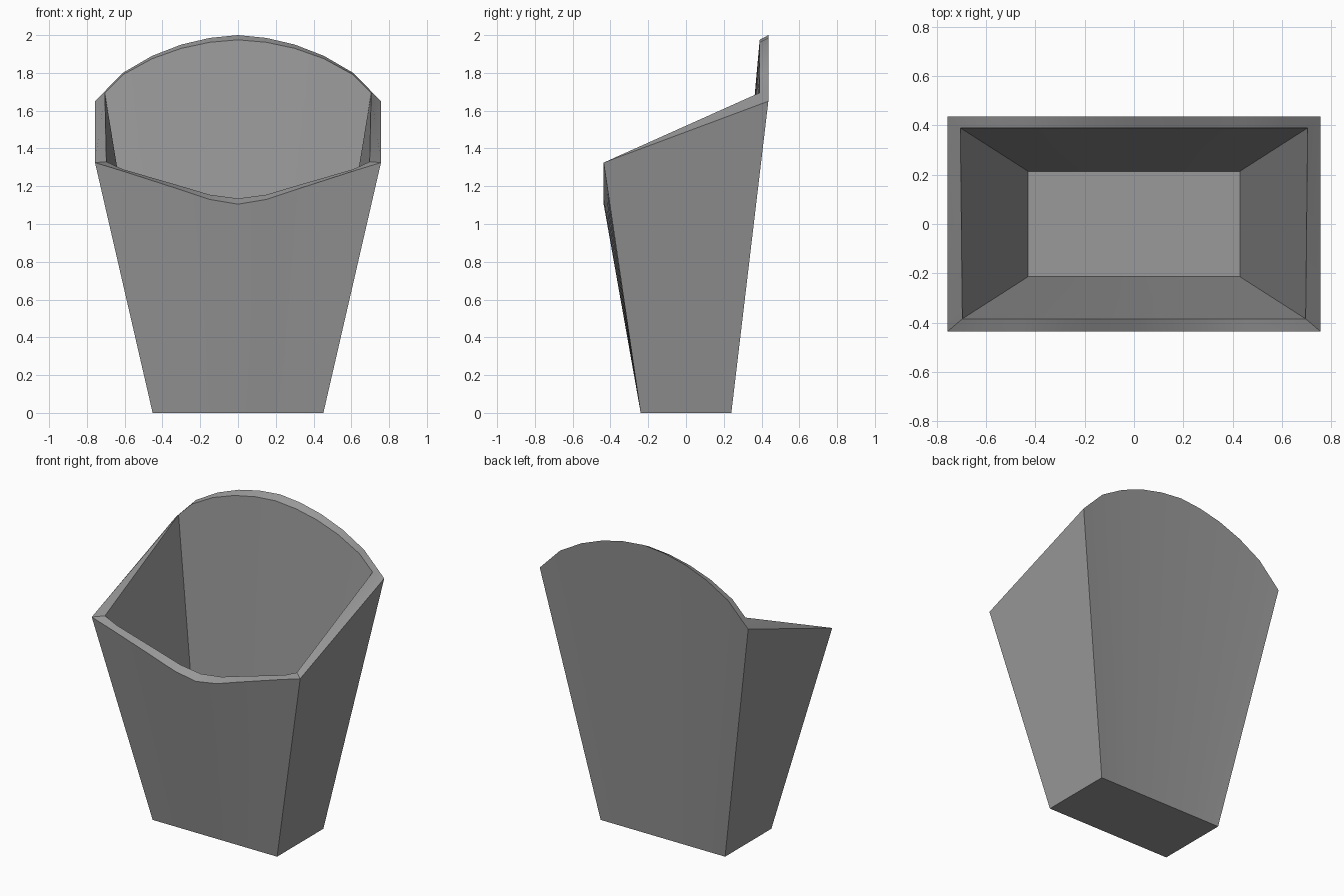
import bpy
import bmesh
import math

if "Cube" in bpy.data.objects:
    bpy.data.objects.remove(bpy.data.objects["Cube"], do_unlink=True)

grey = bpy.data.materials.new("card grey")
grey.use_nodes = True
colour = (0.32, 0.32, 0.32, 1)
grey.diffuse_color = colour
grey.node_tree.nodes["Principled BSDF"].inputs["Base Color"].default_value = colour


def mirrored(half):
    """Mirror (x, z) points, given from the centre outwards, across x = 0."""
    return [(-x, z) for x, z in half[:0:-1]] + half


# Rim curves, centre to corner
X = [0, 0.15, 0.30, 0.455, 0.61]
front_out = mirrored(list(zip(X + [0.757], [1.105, 1.13, 1.18, 1.23, 1.28, 1.325])))
front_in = mirrored(list(zip(X + [0.697], [1.135, 1.155, 1.20, 1.245, 1.29, 1.33])))
back_out = mirrored(list(zip(X + [0.757], [2.0, 1.985, 1.95, 1.89, 1.80, 1.65])))
back_in = mirrored(list(zip(X + [0.705], [1.975, 1.962, 1.93, 1.875, 1.79, 1.695])))

bm = bmesh.new()


def row(points, y):
    return [bm.verts.new((x, y, z)) for x, z in points]


def base_row(half_width, y, z):
    return row([(half_width * (i / 5 - 1), z) for i in range(11)], y)


def strip(a, b):
    for i in range(len(a) - 1):
        bm.faces.new((a[i], a[i + 1], b[i + 1], b[i]))


def shell(front, back, y_front, y_back, half_width, depth, z):
    """Tapered box wall with an open top; returns its two rim rows."""
    f, b = row(front, y_front), row(back, y_back)
    f0, b0 = base_row(half_width, -depth, z), base_row(half_width, depth, z)
    strip(f0, f)
    strip(b, b0)
    strip(f0, b0)
    for end in (0, -1):
        bm.faces.new((f0[end], f[end], b[end], b0[end]))
    return f, b


# Outer wall, inner wall, and the rim joining them
of, ob = shell(front_out, back_out, -0.436, 0.436, 0.452, 0.24, 0)
inf, inb = shell(front_in, back_in, -0.385, 0.39, 0.43, 0.214, 0.025)
strip(of, inf)
strip(inb, ob)
for end in (0, -1):
    bm.faces.new((of[end], inf[end], inb[end], ob[end]))
bmesh.ops.recalc_face_normals(bm, faces=bm.faces)

mesh = bpy.data.meshes.new("open_carton")
bm.to_mesh(mesh)
bm.free()
mesh.materials.append(grey)
carton = bpy.data.objects.new("open_carton", mesh)
bpy.context.collection.objects.link(carton)
bpy.context.view_layer.objects.active = carton
carton.select_set(True)
bpy.ops.object.shade_smooth_by_angle(angle=math.radians(30))
